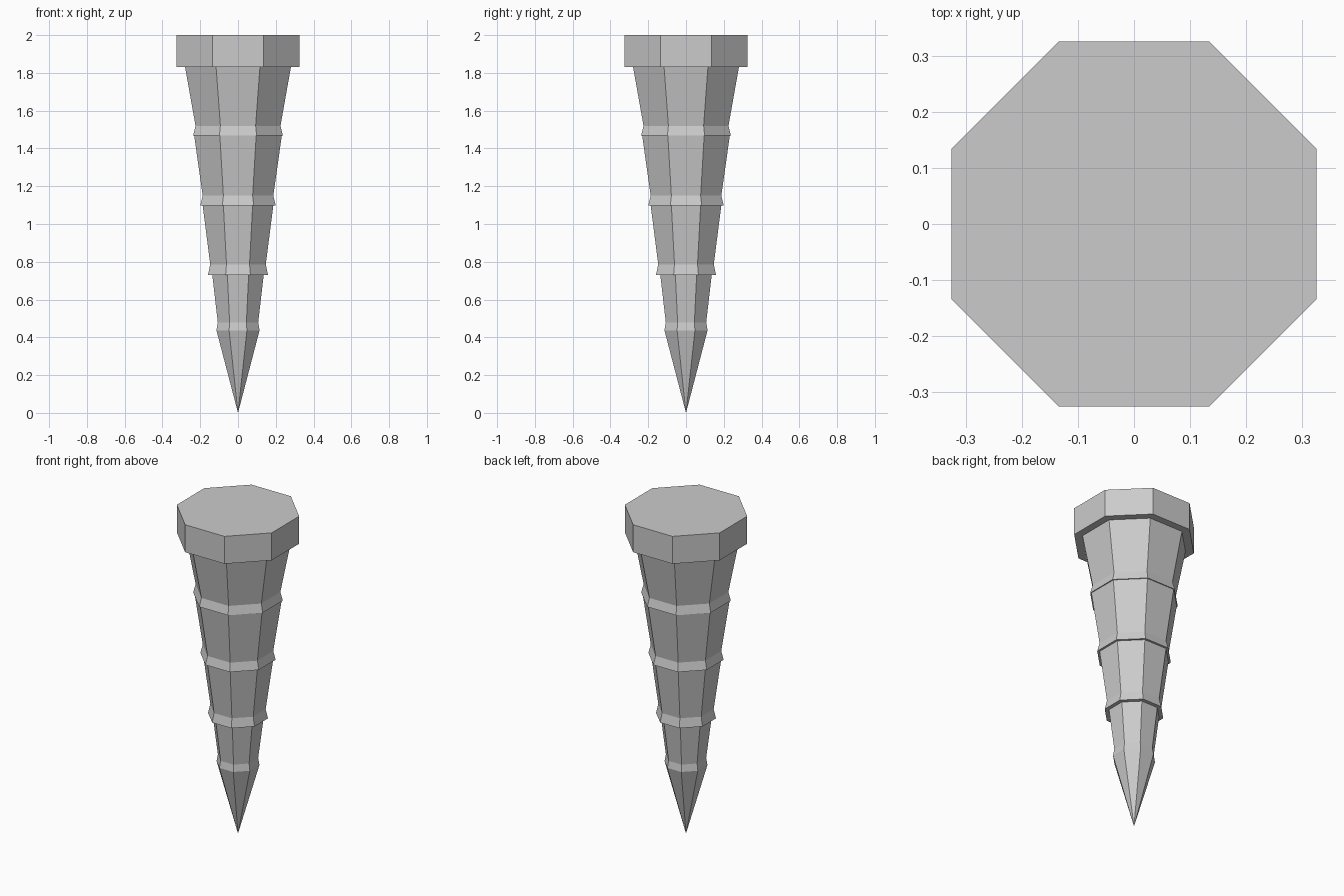
import bpy, bmesh, math

cube = bpy.data.objects.get("Cube")
if cube:
    bpy.data.objects.remove(cube, do_unlink=True)

SIDES = 8

grey = bpy.data.materials.new("plain_grey")
grey.use_nodes = True
colour = (0.6, 0.6, 0.6, 1)
grey.diffuse_color = colour
grey.node_tree.nodes["Principled BSDF"].inputs["Base Color"].default_value = colour


def lathe(name, profile):
    """Octagonal solid from (flat-to-centre distance, height) pairs, top to bottom."""
    bm = bmesh.new()
    rings = []
    for apothem, z in profile:
        if apothem == 0:
            rings.append([bm.verts.new((0, 0, z))])
            continue
        r = apothem / math.cos(math.pi / SIDES)
        angles = [(i + 0.5) * math.tau / SIDES for i in range(SIDES)]
        rings.append([bm.verts.new((r * math.cos(a), r * math.sin(a), z)) for a in angles])
    for upper, lower in zip(rings, rings[1:]):
        for i in range(SIDES):
            j = (i + 1) % SIDES
            if len(lower) == 1:
                bm.faces.new((upper[i], lower[0], upper[j]))
            else:
                bm.faces.new((upper[i], lower[i], lower[j], upper[j]))
    for end in (rings[0], rings[-1]):
        if len(end) > 1:
            bm.faces.new(end)
    bmesh.ops.recalc_face_normals(bm, faces=bm.faces)
    mesh = bpy.data.meshes.new(name)
    bm.to_mesh(mesh)
    bm.free()
    mesh.materials.append(grey)
    obj = bpy.data.objects.new(name, mesh)
    bpy.context.collection.objects.link(obj)
    return obj


# Flat octagonal head
lathe("head", [(0.325, 2.0), (0.325, 1.83)])

# Tapered shaft: each section narrows, flares into a collar, then steps in
lathe("shaft", [
    (0.28, 1.83),
    (0.225, 1.52), (0.238, 1.468), (0.232, 1.468),
    (0.187, 1.15), (0.2, 1.098), (0.187, 1.098),
    (0.147, 0.786), (0.159, 0.73), (0.136, 0.73),
    (0.107, 0.479), (0.114, 0.437),
    (0, 0),
])
